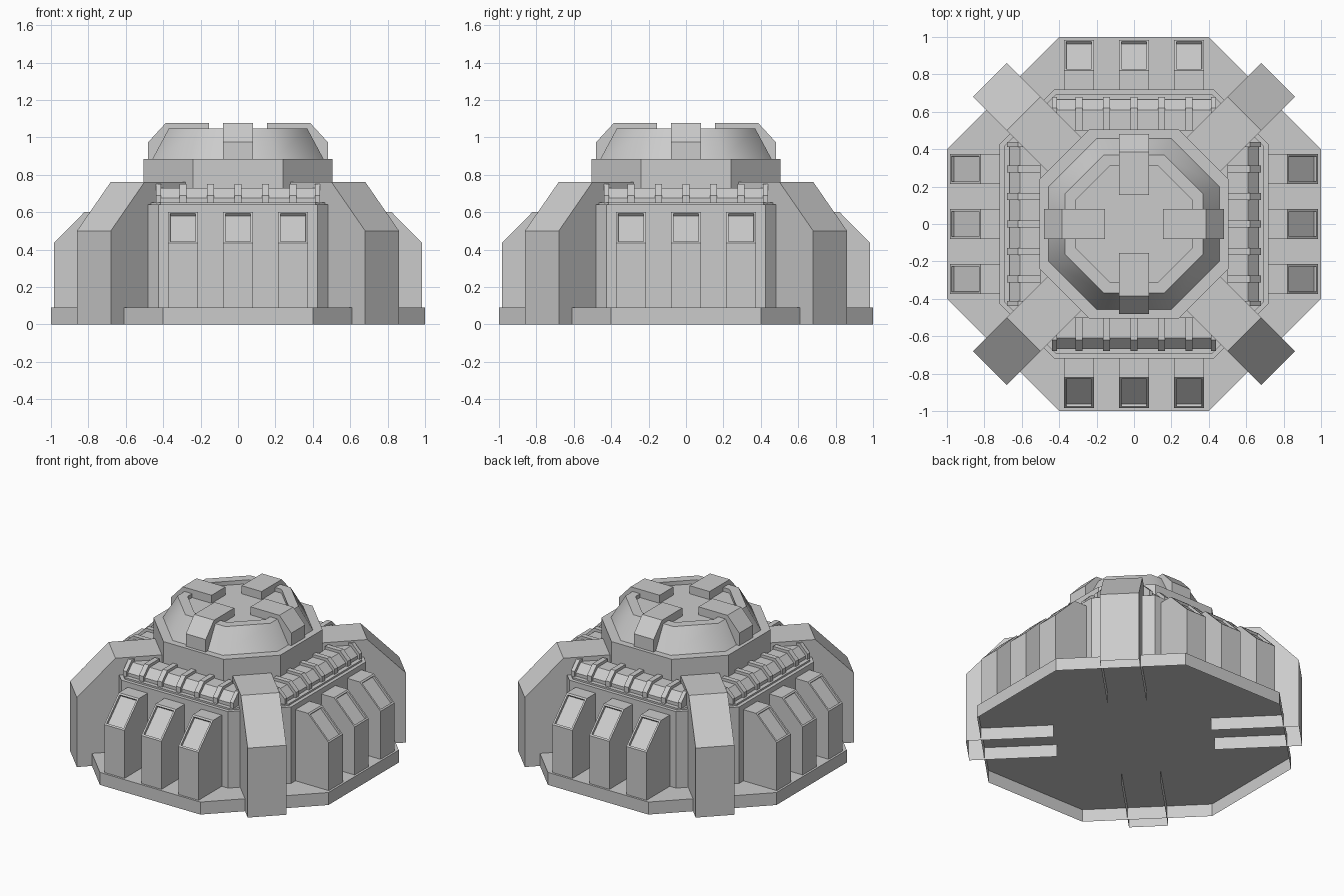
import bpy, bmesh
from math import radians, cos, sin

if "Cube" in bpy.data.objects:
    bpy.data.objects.remove(bpy.data.objects["Cube"])


def finish(name, bm):
    mesh = bpy.data.meshes.new(name)
    bm.to_mesh(mesh)
    bm.free()
    ob = bpy.data.objects.new(name, mesh)
    bpy.context.collection.objects.link(ob)
    return ob


def octagon_stack(name, rings):
    """Loft octagons (apothem, half front edge, z); cap the last, leave the bottom open."""
    bm = bmesh.new()
    loops = []
    for a, h, z in rings:
        pts = [(h, -a), (a, -h), (a, h), (h, a), (-h, a), (-a, h), (-a, -h), (-h, -a)]
        loops.append([bm.verts.new((x, y, z)) for x, y in pts])
    for lo, hi in zip(loops, loops[1:]):
        for i in range(8):
            j = (i + 1) % 8
            bm.faces.new((lo[i], lo[j], hi[j], hi[i]))
    bm.faces.new(loops[-1])
    return finish(name, bm)


def radial_part(name, profile, width, angle, offset=0.0, window=None):
    """Extrude an (outward, z) profile sideways; the closing edge stays open.
    window = index of the wall that gets a recessed panel."""
    bm = bmesh.new()
    c, s = cos(radians(angle)), sin(radians(angle))

    def side(t):
        return [bm.verts.new((r * c - t * s, r * s + t * c, z)) for r, z in profile]

    a, b = side(offset - width / 2), side(offset + width / 2)
    n = len(profile)
    walls = []
    for i in range(n - 2):
        walls.append(bm.faces.new((a[i], b[i], b[i + 1], a[i + 1])))
    bm.faces.new(a)
    bm.faces.new(b[::-1])
    bm.normal_update()
    if window is not None:
        f = walls[window]
        bmesh.ops.inset_individual(bm, faces=[f], thickness=0.018)
        bm.normal_update()
        bmesh.ops.inset_individual(bm, faces=[f], thickness=0.001, depth=-0.017)
    return finish(name, bm)


# Base plate, main body, roof lip and drum
octagon_stack("base_plate", [(1.0, 0.4, 0), (1.0, 0.4, 0.09)])
octagon_stack("main_body", [(0.72, 0.425, 0.09), (0.72, 0.425, 0.64)])
octagon_stack("roof_lip", [(0.695, 0.415, 0.64), (0.695, 0.415, 0.652)])
octagon_stack("drum", [(0.505, 0.24, 0.652), (0.505, 0.24, 0.885)])

# Dome with a recessed top
dome = octagon_stack("dome", [(0.457, 0.20, 0.885), (0.37, 0.16, 1.048),
                              (0.31, 0.13, 1.048), (0.31, 0.13, 1.02)])
bpy.ops.object.select_all(action='DESELECT')
dome.select_set(True)
bpy.context.view_layer.objects.active = dome
bpy.ops.object.shade_smooth_by_angle(angle=radians(50))

buttress = [(1.09, 0), (1.09, 0.5), (0.834, 0.762), (0.515, 0.762), (0.515, 0)]
clamp = [(0.48, 0.885), (0.48, 0.975), (0.385, 1.078), (0.155, 1.078),
         (0.155, 1.02), (0.36, 1.02), (0.40, 0.885)]
pod = [(0.985, 0.09), (0.985, 0.435), (0.82, 0.602), (0.715, 0.602), (0.715, 0.09)]
beam = [(0.665, 0.65), (0.665, 0.675), (0.61, 0.73), (0.50, 0.73), (0.50, 0.65)]
rib = [(0.68, 0.65), (0.68, 0.69), (0.62, 0.75), (0.50, 0.75), (0.50, 0.65)]

for k in range(4):
    ang = k * 90
    # Corner buttresses and dome clamps
    radial_part(f"buttress_{k}", buttress, 0.256, ang + 45)
    radial_part(f"dome_clamp_{k}", clamp, 0.158, ang)
    # Window pods
    for i in (-1, 0, 1):
        radial_part(f"window_pod_{k}_{i + 1}", pod, 0.16, ang, i * 0.295, window=1)
    # Ribbed roof beam
    radial_part(f"roof_beam_{k}", beam, 0.87, ang)
    for i in range(-3, 4):
        off = i * 0.147 if abs(i) < 3 else i * 0.1417
        radial_part(f"beam_rib_{k}_{i + 3}", rib, 0.036 if abs(i) < 3 else 0.028, ang, off)
